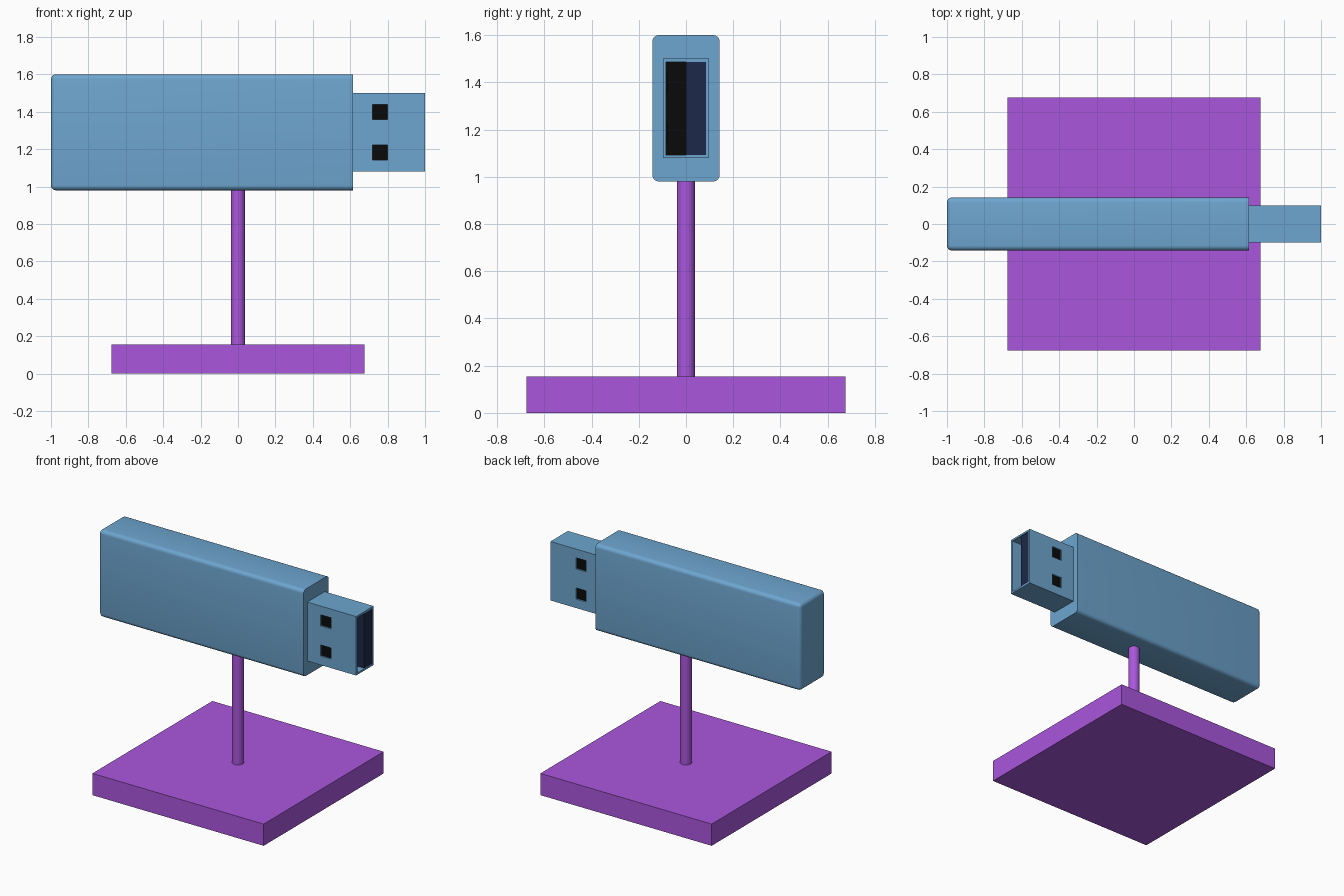
import bpy, bmesh, math

if "Cube" in bpy.data.objects:
    bpy.data.objects.remove(bpy.data.objects["Cube"])


def material(name, rgb):
    m = bpy.data.materials.new(name)
    m.diffuse_color = (*rgb, 1)
    m.use_nodes = True
    m.node_tree.nodes["Principled BSDF"].inputs["Base Color"].default_value = m.diffuse_color
    return m


BLUE = material("blue", (0.155, 0.38, 0.63))
PURPLE = material("purple", (0.40, 0.095, 0.72))
BLACK = material("black", (0.003, 0.003, 0.003))
NAVY = material("navy", (0.012, 0.022, 0.065))


def finish(name, bm, mat):
    me = bpy.data.meshes.new(name)
    bm.to_mesh(me)
    bm.free()
    ob = bpy.data.objects.new(name, me)
    bpy.context.collection.objects.link(ob)
    if mat:
        me.materials.append(mat)
    return ob


def box_bm(lo, hi):
    bm = bmesh.new()
    bmesh.ops.create_cube(bm, size=1)
    for v in bm.verts:
        v.co = [(a + b) / 2 + c * (b - a) for a, b, c in zip(lo, hi, v.co)]
    return bm


def box(name, lo, hi, mat=None):
    return finish(name, box_bm(lo, hi), mat)


def smooth(ob):
    ob.data.polygons.foreach_set("use_smooth", [True] * len(ob.data.polygons))
    ob.data.set_sharp_from_angle(angle=math.radians(35))


def cut(ob, lo, hi):
    cutter = box("cutter", lo, hi)
    cutter.hide_render = True
    cutter.hide_viewport = True
    mod = ob.modifiers.new("cut", "BOOLEAN")
    mod.operation = "DIFFERENCE"
    mod.solver = "EXACT"
    mod.object = cutter


# stand: square base and round post
box("base", (-0.675, -0.675, 0), (0.675, 0.675, 0.155), PURPLE)
bm = bmesh.new()
bmesh.ops.create_cone(bm, cap_ends=True, segments=32, radius1=0.038, radius2=0.038, depth=0.86)
bmesh.ops.translate(bm, verts=bm.verts, vec=(0, 0, 0.56))
smooth(finish("post", bm, PURPLE))

# body: every edge rounded except those around the plug end
END = 0.615
bm = box_bm((-1, -0.142, 0.98), (END, 0.142, 1.6))
edges = [e for e in bm.edges if not all(v.co.x > 0 for v in e.verts)]
bmesh.ops.bevel(bm, geom=edges, offset=0.027, offset_type="OFFSET",
                segments=5, profile=0.5, affect="EDGES")
smooth(finish("body", bm, BLUE))

# plug: hollow metal shell with two square windows on each side
W = 0.013
shell = box("plug_shell", (END - 0.01, -0.098, 1.08), (1, 0.098, 1.5), BLUE)
cut(shell, (END + 0.005, -0.098 + W, 1.08 + W), (1.1, 0.098 - W, 1.5 - W))
windows = (1.143, 1.358)
for z in windows:
    cut(shell, (0.72, -0.2, z), (0.80, 0.2, z + 0.08))

# plug interior: navy tongue in one half, black back wall, black window backs
box("tongue", (END, 0, 1.08 + W), (0.995, 0.098 - W, 1.5 - W), NAVY)
box("plug_back_wall", (END, -0.098 + W, 1.08 + W), (END + 0.015, 0, 1.5 - W), BLACK)
for z in windows:
    for s in (-1, 1):
        y0, y1 = sorted((s * 0.079, s * 0.0865))
        box("window_back", (0.72, y0, z), (0.80, y1, z + 0.08), BLACK)
